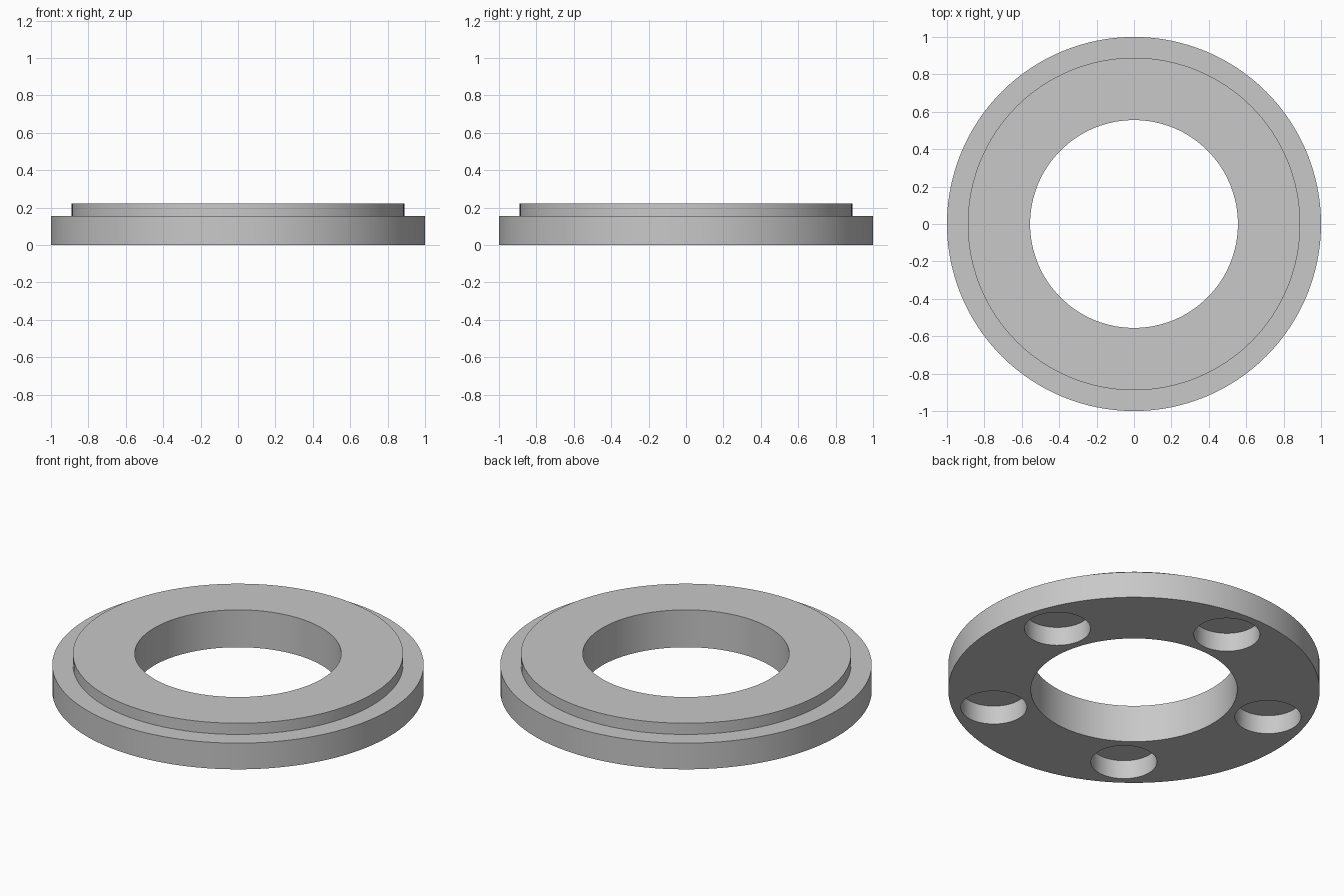
import bpy, bmesh, math
from mathutils import Matrix, Vector

cube = bpy.data.objects.get("Cube")
if cube:
    bpy.data.objects.remove(cube, do_unlink=True)

UNIT = 1 / 9          # the outer radius is nine units
SEGMENTS = 128

grey = bpy.data.materials.new("plain grey")
grey.use_nodes = True
colour = (0.58, 0.58, 0.58, 1)
grey.diffuse_color = colour
for node in grey.node_tree.nodes:
    if node.type == 'BSDF_PRINCIPLED':
        node.inputs["Base Color"].default_value = colour


def make_object(name, bm):
    bmesh.ops.recalc_face_normals(bm, faces=bm.faces)
    mesh = bpy.data.meshes.new(name)
    bm.to_mesh(mesh)
    bm.free()
    mesh.materials.append(grey)
    obj = bpy.data.objects.new(name, mesh)
    bpy.context.collection.objects.link(obj)
    return obj


# Stepped ring: a closed profile (radius, height) turned about the z axis
profile = [(5, 0), (9, 0), (9, 1.4), (8, 1.4), (8, 2), (5, 2)]
bm = bmesh.new()
verts = [bm.verts.new(Vector((r, 0, z)) * UNIT) for r, z in profile]
edges = [bm.edges.new((v, verts[(i + 1) % len(verts)])) for i, v in enumerate(verts)]
bmesh.ops.spin(bm, geom=verts + edges, cent=(0, 0, 0), axis=(0, 0, 1),
               angle=math.tau, steps=SEGMENTS, use_merge=True)
bmesh.ops.remove_doubles(bm, verts=bm.verts, dist=0.0001)
ring = make_object("stepped_ring", bm)

# Five blind pockets, evenly spaced and sunk into the underside
HOLES, HOLE_RADIUS, HOLE_CIRCLE, DEPTH = 5, 1.6 * UNIT, 7 * UNIT, UNIT
bm = bmesh.new()
for i in range(HOLES):
    place = (Matrix.Rotation(math.pi / 2 + math.tau * i / HOLES, 4, 'Z')
             @ Matrix.Translation((HOLE_CIRCLE, 0, 0)))
    bmesh.ops.create_cone(bm, cap_ends=True, segments=64, radius1=HOLE_RADIUS,
                          radius2=HOLE_RADIUS, depth=2 * DEPTH, matrix=place)
cutter = make_object("pocket_cutter", bm)
cutter.hide_render = True

cut = ring.modifiers.new("pockets", 'BOOLEAN')
cut.operation = 'DIFFERENCE'
cut.solver = 'EXACT'
cut.object = cutter

# Apply the cut, drop the cutter and smooth the round walls
bpy.ops.object.select_all(action='DESELECT')
ring.select_set(True)
bpy.context.view_layer.objects.active = ring
bpy.ops.object.modifier_apply(modifier=cut.name)
bpy.data.objects.remove(cutter, do_unlink=True)
bpy.ops.object.shade_smooth_by_angle(angle=math.radians(30))
